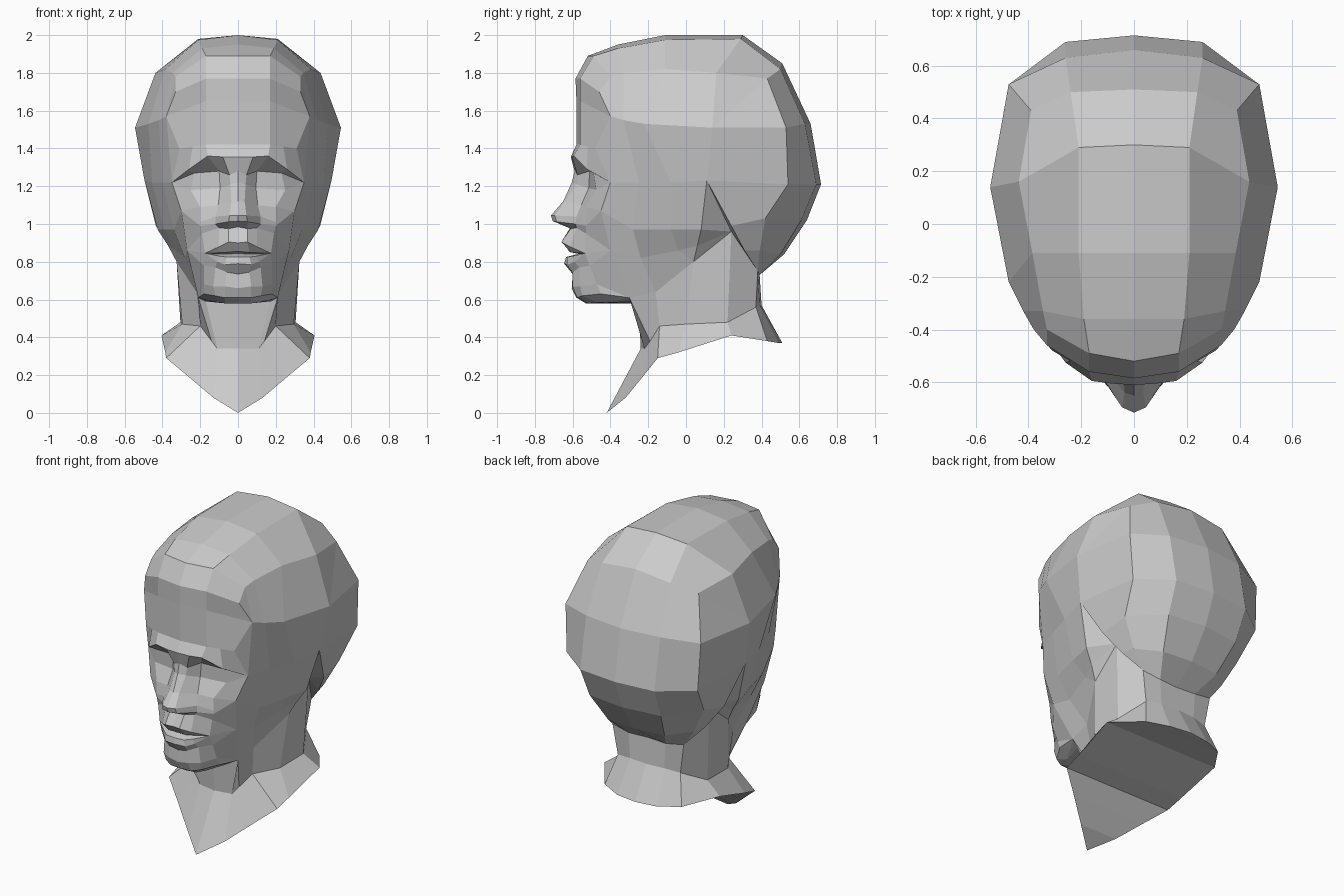
import bpy
import bmesh
from mathutils import Vector

default_cube = bpy.data.objects.get("Cube")
if default_cube:
    bpy.data.objects.remove(default_cube, do_unlink=True)

# One plain clay colour for the whole bust
clay = bpy.data.materials.new("clay_grey")
clay.use_nodes = True
clay_colour = (0.6, 0.6, 0.6, 1)
clay.diffuse_color = clay_colour
clay.node_tree.nodes["Principled BSDF"].inputs["Base Color"].default_value = clay_colour


def midpoint(first, second):
    return tuple((a + b) / 2 for a, b in zip(first, second))


def build_part(name, patches):
    """Join strips of half-side points, mirror them across x and make an object."""
    bm = bmesh.new()
    corners = {}

    def corner(point, side):
        place = (round(point[0] * side, 4) + 0.0, round(point[1], 4), round(point[2], 4))
        if place not in corners:
            corners[place] = bm.verts.new(place)
        return corners[place]

    for rows in patches:
        for upper, lower in zip(rows, rows[1:]):
            for i in range(len(upper) - 1):
                loop = (upper[i], upper[i + 1], lower[i + 1], lower[i])
                for side in (1, -1):
                    # Repeated points collapse a quad into a triangle
                    ring = list(dict.fromkeys(corner(p, side) for p in loop))
                    if len(ring) > 2 and not bm.faces.get(ring):
                        bm.faces.new(ring)

    # Turn all faces outwards
    bmesh.ops.recalc_face_normals(bm, faces=bm.faces)
    bm.normal_update()
    height = sum(v.co.z for v in bm.verts) / len(bm.verts)
    core = Vector((0, 0.05, height))
    outward = sum(f.normal.dot(f.calc_center_median() - core) * f.calc_area() for f in bm.faces)
    if outward < 0:
        bmesh.ops.reverse_faces(bm, faces=bm.faces)

    mesh = bpy.data.meshes.new(name)
    bm.to_mesh(mesh)
    bm.free()
    mesh.materials.append(clay)
    part = bpy.data.objects.new(name, mesh)
    bpy.context.collection.objects.link(part)
    return part


# Cranium profiles, running from the forehead over the crown to the nape
centre_profile = [(0, y, z) for y, z in (
    (-.58, 1.42), (-.58, 1.65), (-.585, 1.77), (-.52, 1.89), (-.36, 1.95), (-.11, 2),
    (.3, 2), (.51, 1.85), (.66, 1.53), (.715, 1.21), (.64, 1.02), (.52, .84), (.38, .73))]
inner_profile = [
    (.17, -.56, 1.42), (.17, -.56, 1.65), (.17, -.56, 1.77), (.17, -.49, 1.89),
    (.19, -.36, 1.93), (.21, -.11, 1.975), (.21, .29, 1.98), (.24, .5, 1.82),
    (.26, .63, 1.53), (.26, .69, 1.21), (.25, .61, 1.02), (.2, .5, .84), (.13, .39, .73)]
outer_profile = [
    (.31, -.48, 1.4), (.38, -.4, 1.57), (.33, -.46, 1.7), (.33, -.4, 1.78),
    (.345, -.33, 1.8), (.385, -.11, 1.82), (.437, .16, 1.8), (.39, .43, 1.77),
    (.475, .53, 1.51), (.46, .54, 1.21), (.42, .42, 1.03), (.33, .39, .86), (.25, .38, .75)]

# Shared landmarks
brow_end, temple = outer_profile[:2]
skull_corner, skull_rear = outer_profile[8:10]
nape_side = outer_profile[-1]
cheekbone = (.35, -.4, 1.22)
cheek = (.3, -.45, 1.07)
cheek_low = (.27, -.4, .86)
ear_top = (.495, .11, 1.23)
ear_lobe = (.33, .24, .96)
jaw_hinge = (.325, .04, .8)
jaw_front = (.21, -.3, .61)
jaw_under = (.22, -.16, .64)

# Side bands, from the temple down to the jaw
widest = (.545, .14, 1.51)
band_front = (.42, -.33, 1.55)
band_middle = (.475, -.22, 1.53)
side_band = [temple, band_front, band_middle, widest, skull_corner]
ear_band = [cheekbone, (.4, -.25, 1.22), (.455, -.08, 1.22), ear_top, skull_rear]
cheek_band = [cheek, (.34, -.28, .97), (.39, -.08, .97), (.425, .08, .97), ear_lobe]
jaw_band = [cheek_low, (.28, -.24, .82), (.33, -.04, .86), (.37, .06, .885), ear_lobe]
jaw_line = [jaw_front, jaw_under, jaw_hinge, jaw_hinge, ear_lobe]
upper_band = [temple, temple, temple, band_front, band_middle, widest, widest, skull_corner]

# The skull overhangs the neck behind the ear
skull_lip = [ear_top, (.435, .24, .99), (.35, .31, .86), nape_side]

build_part("cranium", [
    [centre_profile, inner_profile, outer_profile],
    [outer_profile[1:9], upper_band],
    [side_band, ear_band],
    [[skull_rear, *outer_profile[10:]], skull_lip, [ear_top, ear_lobe, ear_lobe, nape_side]],
    [[brow_end, temple], [cheekbone, cheekbone]],
])
build_part("jaw_sides", [[[*ear_band[:4], ear_top], cheek_band, jaw_band, jaw_line]])

# Face rows, each running from the middle line out to the cheek
centre_top, inner_top = centre_profile[0], inner_profile[0]
forehead_edge = [centre_top, midpoint(centre_top, inner_top), inner_top,
                 midpoint(inner_top, brow_end), brow_end]
brow = [(0, -.61, 1.355), (.08, -.605, 1.355), (.16, -.595, 1.36), (.26, -.525, 1.29), cheekbone]
socket = [(0, -.59, 1.28), (.045, -.575, 1.26), (.1, -.51, 1.28), (.23, -.49, 1.27), cheekbone]
lower_lid = [(0, -.605, 1.22), (.04, -.58, 1.21), (.095, -.515, 1.19), (.25, -.475, 1.18), cheekbone]
nose_rows = [
    [(0, -.65, 1.12), (.035, -.64, 1.12), (.105, -.555, 1.1), (.2, -.53, 1.09), cheek],
    [(0, -.715, 1.045), (.045, -.695, 1.045), (.12, -.58, 1.04), (.2, -.53, 1.01), cheek],
    [(0, -.705, 1.015), (.05, -.685, 1.012), (.12, -.585, 1), (.2, -.53, .99), cheek],
    [(0, -.61, .985), (.05, -.61, .975), (.1, -.58, .98), (.19, -.53, .95), cheek_low],
]


def lip_row(middle, near, far):
    return [(0, *middle), near, far, (.175, -.535, .845), cheek_low]


lip_rows = [
    lip_row((-.645, .9), (.05, -.66, .905), (.1, -.615, .88)),
    lip_row((-.62, .855), (.06, -.61, .85), (.1, -.585, .848)),
    lip_row((-.56, .845), (.06, -.56, .84), (.1, -.55, .84)),
    lip_row((-.635, .825), (.06, -.63, .825), (.1, -.6, .83)),
    lip_row((-.645, .79), (.07, -.63, .785), (.11, -.59, .8)),
]
chin_rows = [
    [(0, -.6, .735), (.06, -.6, .745), (.12, -.565, .77), (.18, -.51, .78), cheek_low],
    [(0, -.605, .66), (.07, -.6, .67), (.13, -.56, .67), (.18, -.47, .68), jaw_front],
    [(0, -.58, .61), (.07, -.575, .61), (.12, -.55, .62), (.18, -.45, .63), jaw_front],
    [(0, -.53, .58), (.07, -.52, .58), (.11, -.47, .585), (.16, -.38, .595), jaw_front],
]
throat, throat_side = (0, -.25, .58), (.17, -.24, .59)
throat_row = [throat, midpoint(throat, throat_side), throat_side,
              midpoint(throat_side, jaw_front), jaw_front]

build_part("face", [[forehead_edge, brow, socket, lower_lid, *nose_rows,
                     *lip_rows, *chin_rows, throat_row]])

# Neck, flaring into a pointed chest with a closed underside
neck_top = [throat, throat_side, jaw_front, jaw_under, jaw_hinge, ear_lobe,
            nape_side, inner_profile[-1], centre_profile[-1]]
neck_waist = [(0, -.24, .34), (.11, -.22, .34), (.14, -.19, .38), (.2, -.14, .46),
              (.295, 0, .47), (.305, .22, .48), (.22, .37, .56), (.12, .39, .57), (0, .4, .57)]
neck_base = [(0, -.42, 0), (.13, -.32, .08), (.26, -.23, .19), (.38, -.15, .29),
             (.385, -.04, .32), (.405, .24, .41), (.27, .43, .38), (.14, .49, .37), (0, .51, .37)]
underside = [(0, y, z) for x, y, z in neck_base]
build_part("neck", [[neck_top, neck_waist, neck_base, underside]])
